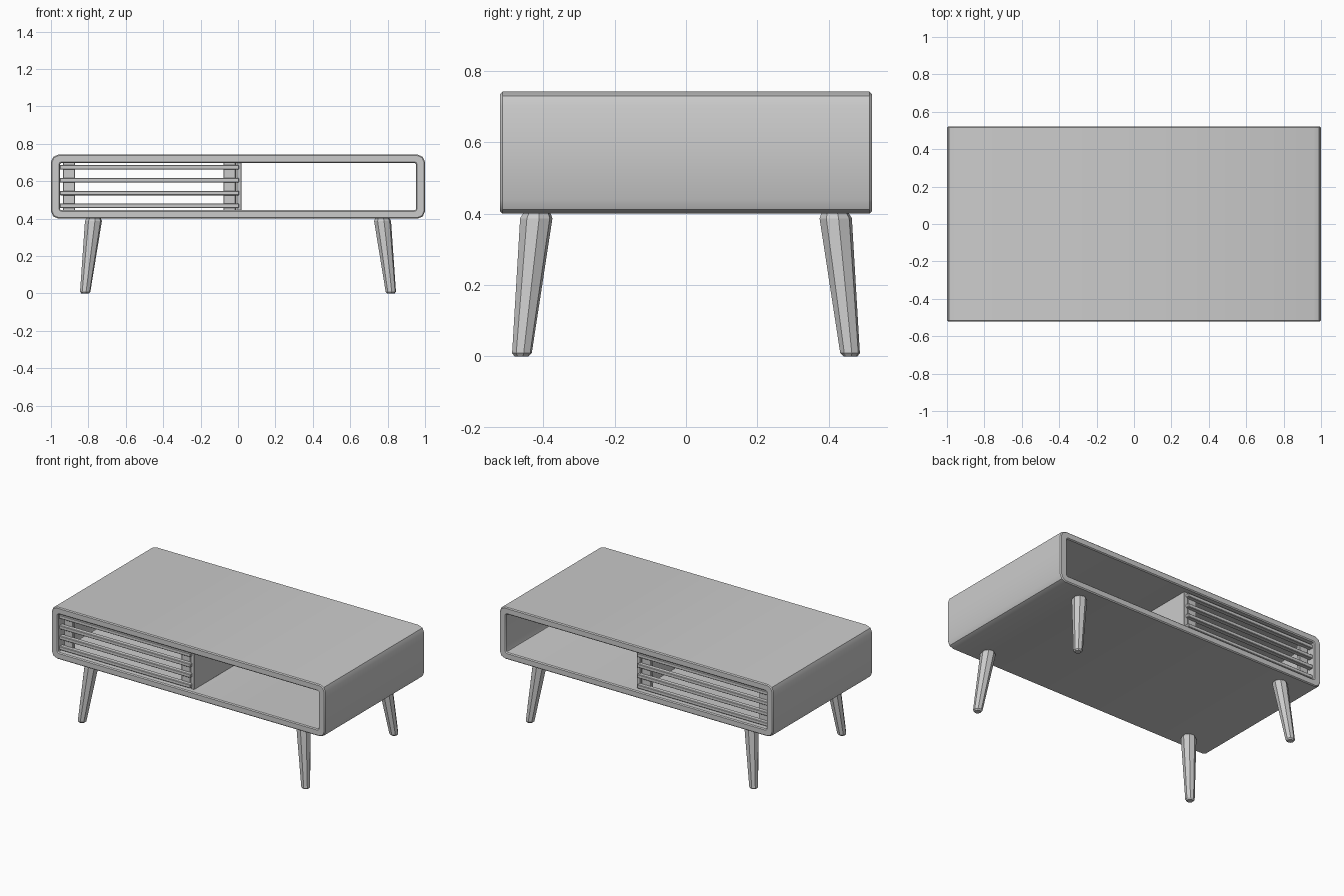
import bpy, bmesh, math
from mathutils import Vector

if "Cube" in bpy.data.objects:
    bpy.data.objects.remove(bpy.data.objects["Cube"])


def make_object(name, bm, smooth=False):
    bmesh.ops.recalc_face_normals(bm, faces=bm.faces)
    me = bpy.data.meshes.new(name)
    bm.to_mesh(me)
    bm.free()
    ob = bpy.data.objects.new(name, me)
    bpy.context.collection.objects.link(ob)
    if smooth:
        bpy.ops.object.select_all(action='DESELECT')
        ob.select_set(True)
        bpy.context.view_layer.objects.active = ob
        bpy.ops.object.shade_smooth_by_angle(angle=math.radians(35))
    return ob


def loft(name, rings, closed=False, smooth=False):
    """Skin a list of equal-length point rings; cap the ends unless closed."""
    bm = bmesh.new()
    vs = [[bm.verts.new(p) for p in r] for r in rings]
    n = len(vs[0])
    for i in range(len(vs) if closed else len(vs) - 1):
        a, b = vs[i], vs[(i + 1) % len(vs)]
        for j in range(n):
            k = (j + 1) % n
            bm.faces.new((a[j], a[k], b[k], b[j]))
    if not closed:
        bm.faces.new(vs[0])
        bm.faces.new(vs[-1])
    return make_object(name, bm, smooth)


def box(name, x, y, z, bevel=0.003):
    bm = bmesh.new()
    bmesh.ops.create_cube(bm, size=1)
    for v in bm.verts:
        v.co = [lo + (c + 0.5) * (hi - lo) for c, (lo, hi) in zip(v.co, (x, y, z))]
    bmesh.ops.bevel(bm, geom=bm.edges[:], offset=bevel, segments=1, affect='EDGES')
    return make_object(name, bm)


def rounded_rect(hx, hz, r, y, zc=0.571):
    """Rectangle in the xz plane with two-segment round corners."""
    pts = []
    for q, (sx, sz) in enumerate(((1, 1), (-1, 1), (-1, -1), (1, -1))):
        for s in range(3):
            a = math.radians(90 * q + 45 * s)
            pts.append((sx * (hx - r) + r * math.cos(a), y,
                        zc + sz * (hz - r) + r * math.sin(a)))
    return pts


# Cabinet shell: open tube with softened rims front and back
D, B = 0.521, 0.006
OUT, INN = (1.0, 0.171, 0.04), (0.952, 0.126, 0.008)
out_in = (OUT[0] - B, OUT[1] - B, OUT[2] - B)
inn_out = (INN[0] + B, INN[1] + B, INN[2] + B)
loft("cabinet_shell", [
    rounded_rect(*OUT, -D + B), rounded_rect(*out_in, -D),
    rounded_rect(*inn_out, -D), rounded_rect(*INN, -D + B),
    rounded_rect(*INN, D - B), rounded_rect(*inn_out, D),
    rounded_rect(*out_in, D), rounded_rect(*OUT, D - B)], closed=True, smooth=True)

# Centre divider
box("centre_divider", (-0.008, 0.02), (-0.485, 0.485), (0.443, 0.699))

# Slatted screens, front and back of the left bay
for side, s in (("front", -1), ("back", 1)):
    for i, x in enumerate(((-0.935, -0.872), (-0.078, -0.012))):
        box(f"{side}_screen_stile_{i + 1}", x, sorted((s * 0.455, s * 0.48)), (0.443, 0.699))
    for i in range(4):
        z = 0.468 + i * 0.0687
        box(f"{side}_slat_{i + 1}", (-0.953, 0.005), sorted((s * 0.473, s * 0.505)),
            (z - 0.012, z + 0.012))


# Splayed, tapered octagonal legs with chamfered ends
def leg(name, sx, sy):
    top, foot = Vector((sx * 0.772, sy * 0.419, 0.395)), Vector((sx * 0.818, sy * 0.461, 0))
    rings = []
    for t, r in ((0, 0.02), (0.022, 0.028), (0.98, 0.046), (1.02, 0.038)):
        c = foot.lerp(top, t)
        rings.append([c + Vector((r * math.cos(a), r * math.sin(a), 0))
                      for a in (math.radians(45 * k + 10) for k in range(8))])
    loft(name, rings)


for fy, sy in (("front", -1), ("back", 1)):
    for fx, sx in (("left", -1), ("right", 1)):
        leg(f"{fy}_{fx}_leg", sx, sy)
